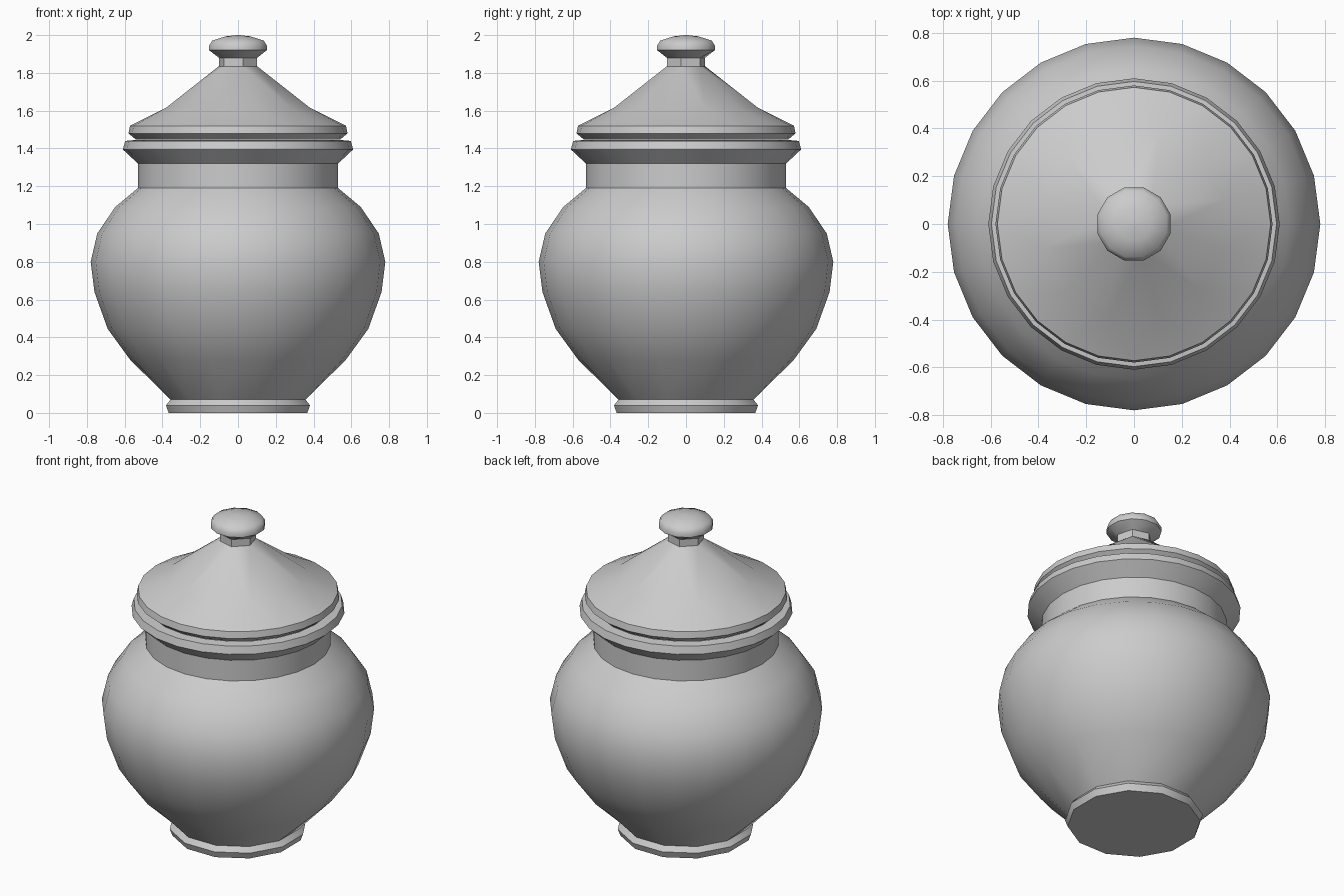
import bpy, bmesh, math

if "Cube" in bpy.data.objects:
    bpy.data.objects.remove(bpy.data.objects["Cube"])

GRID = 24  # full number of sides; coarser rings use 12 or 6 of these angles


def loft(name, rings, cap_bottom=False, cap_top=False, smooth=40):
    """Turned part from (radius, height, sides) rings, with mixed side counts."""
    bm = bmesh.new()
    loops = []
    for r, z, n in rings:
        step = GRID // n
        off = {24: 0, 12: 1, 6: 3}[n]
        verts = []
        for k in range(n):
            a = 2 * math.pi * (k * step + off) / GRID
            verts.append(bm.verts.new((r * math.cos(a), r * math.sin(a), z)))
        # every grid angle points at the ring vertex that serves it
        loops.append(([verts[((i - off) // step) % n] for i in range(GRID)], verts))
    for (a, _), (b, _) in zip(loops, loops[1:]):
        for i in range(GRID):
            j = (i + 1) % GRID
            face = list(dict.fromkeys((a[i], a[j], b[j], b[i])))
            if len(face) > 2 and not (a[i] is a[j] and b[i] is b[j]):
                bm.faces.new(face)
    if cap_bottom:
        bm.faces.new(loops[0][1][::-1])
    if cap_top:
        bm.faces.new(loops[-1][1])
    mesh = bpy.data.meshes.new(name)
    bm.to_mesh(mesh)
    bm.free()
    ob = bpy.data.objects.new(name, mesh)
    bpy.context.collection.objects.link(ob)
    bpy.ops.object.select_all(action='DESELECT')
    ob.select_set(True)
    bpy.context.view_layer.objects.active = ob
    bpy.ops.object.shade_smooth_by_angle(angle=math.radians(smooth))
    return ob


# Jar body: foot, belly, neck and flared rim
loft("jar_body", [
    (0.38, 0.0, 12), (0.395, 0.04, 12), (0.37, 0.07, 12),
    (0.57, 0.28, 24), (0.69, 0.445, 24), (0.76, 0.64, 24),
    (0.78, 0.80, 24), (0.745, 0.95, 24), (0.65, 1.09, 24),
    (0.53, 1.19, 24), (0.53, 1.32, 24), (0.61, 1.395, 24),
    (0.597, 1.44, 24), (0.54, 1.445, 24)], cap_bottom=True)

# Conical lid with a bevelled edge
loft("lid", [
    (0.54, 1.447, 24), (0.55, 1.455, 24), (0.58, 1.48, 24),
    (0.572, 1.52, 24), (0.395, 1.615, 12), (0.105, 1.835, 6)])

# Knob on top of the lid
loft("lid_knob", [
    (0.105, 1.835, 6), (0.105, 1.88, 6), (0.158, 1.92, 12),
    (0.158, 1.945, 12), (0.142, 1.97, 12), (0.07, 1.993, 12),
    (0.01, 2.0, 6)], cap_top=True, smooth=50)
